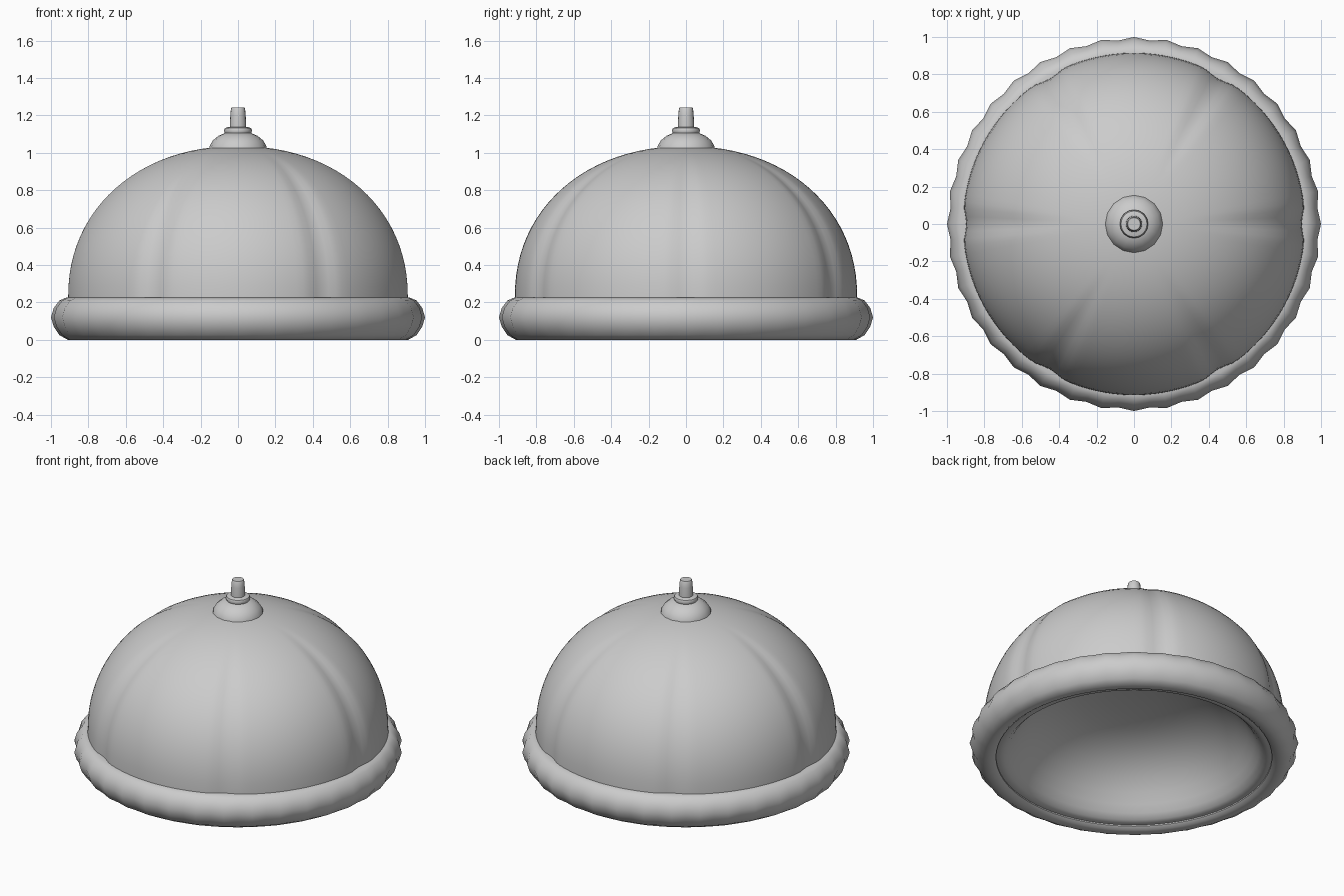
import bpy, bmesh
from math import sin, cos, pi, radians

cube = bpy.data.objects.get("Cube")
if cube:
    bpy.data.objects.remove(cube)

COLOR = (0.6, 0.6, 0.6, 1)
metal = bpy.data.materials.new("light_grey")
metal.use_nodes = True
metal.diffuse_color = COLOR
metal.node_tree.nodes["Principled BSDF"].inputs["Base Color"].default_value = COLOR


def lathe(name, profile, sides, shape=None, closed=False, flip=False, sharp=35):
    """Spin (r, z) points round z; shape(r, z, angle) may change the radius."""
    bm = bmesh.new()
    rings = []
    for r, z in profile:
        if r == 0:
            rings.append([bm.verts.new((0, 0, z))] * sides)
            continue
        ring = []
        for i in range(sides):
            a = 2 * pi * i / sides
            q = shape(r, z, a) if shape else r
            ring.append(bm.verts.new((q * cos(a), q * sin(a), z)))
        rings.append(ring)
    pairs = list(zip(rings, rings[1:]))
    if closed:
        pairs.append((rings[-1], rings[0]))
    for low, high in pairs:
        for i in range(sides):
            j = (i + 1) % sides
            corners = list(dict.fromkeys((low[i], low[j], high[j], high[i])))
            bm.faces.new(corners[::-1] if flip else corners)
    mesh = bpy.data.meshes.new(name)
    bm.to_mesh(mesh)
    bm.free()
    mesh.materials.append(metal)
    obj = bpy.data.objects.new(name, mesh)
    bpy.context.collection.objects.link(obj)
    bpy.ops.object.select_all(action='DESELECT')
    obj.select_set(True)
    bpy.context.view_layer.objects.active = obj
    bpy.ops.object.shade_smooth_by_angle(angle=radians(sharp))
    return obj


def dome_profile(radius, base, top, power, steps=24):
    points = []
    for i in range(steps):
        a = pi / 2 * i / steps
        points.append((radius * cos(a) ** (2 / power),
                       base + (top - base) * sin(a) ** (2 / power)))
    return points + [(0, top)]


# Dome shell with six soft vertical grooves that fade out near the crown
def grooved(r, z, a):
    off = (a + pi / 6) % (pi / 3) - pi / 6
    near = max(0, 1 - abs(off) / radians(7))
    fade = min(1, max(0, (r - 0.3) / 0.35))
    return r - 0.018 * fade * near * near * (3 - 2 * near)


lathe("dome", [(0.915, 0.12)] + dome_profile(0.915, 0.23, 1.035, 2.12), 144, grooved)

# Smooth hollow underside that rolls in from the rim, then rises to a shallow vault
hollow = [(0.85, 0.03), (0.82, 0.025), (0.79, 0.035), (0.76, 0.065), (0.73, 0.11),
          (0.69, 0.17), (0.63, 0.24), (0.55, 0.305), (0.45, 0.36), (0.32, 0.4),
          (0.16, 0.42), (0, 0.425)]
lathe("underside_hollow", hollow, 72, flip=True, sharp=100)


# Rolled rim with a lightly scalloped outer edge
def scalloped(r, z, a):
    bulge = max(0, (r - 0.9) / 0.1)
    return r - 0.008 * bulge * (1 - cos(36 * a))


rim = [(0.84, 0.02), (0.86, 0.005), (0.91, 0), (0.955, 0.025), (0.985, 0.07),
       (1, 0.12), (0.985, 0.17), (0.955, 0.21), (0.92, 0.225), (0.87, 0.22),
       (0.84, 0.17)]
lathe("rim", rim, 72, scalloped, closed=True, sharp=50)

# Handle: cap, collar ring and stem
lathe("handle_cap", [(0.155, 1.02), (0.152, 1.035), (0.135, 1.065),
                     (0.105, 1.09), (0.07, 1.105), (0, 1.11)], 16, sharp=40)
lathe("handle_collar", [(0.05, 1.1), (0.07, 1.105), (0.076, 1.118),
                        (0.07, 1.132), (0.05, 1.138), (0, 1.138)], 16, sharp=50)
lathe("handle_stem", [(0.044, 1.13), (0.044, 1.16), (0.041, 1.2),
                      (0.038, 1.235), (0.034, 1.242), (0, 1.242)], 16, sharp=50)
